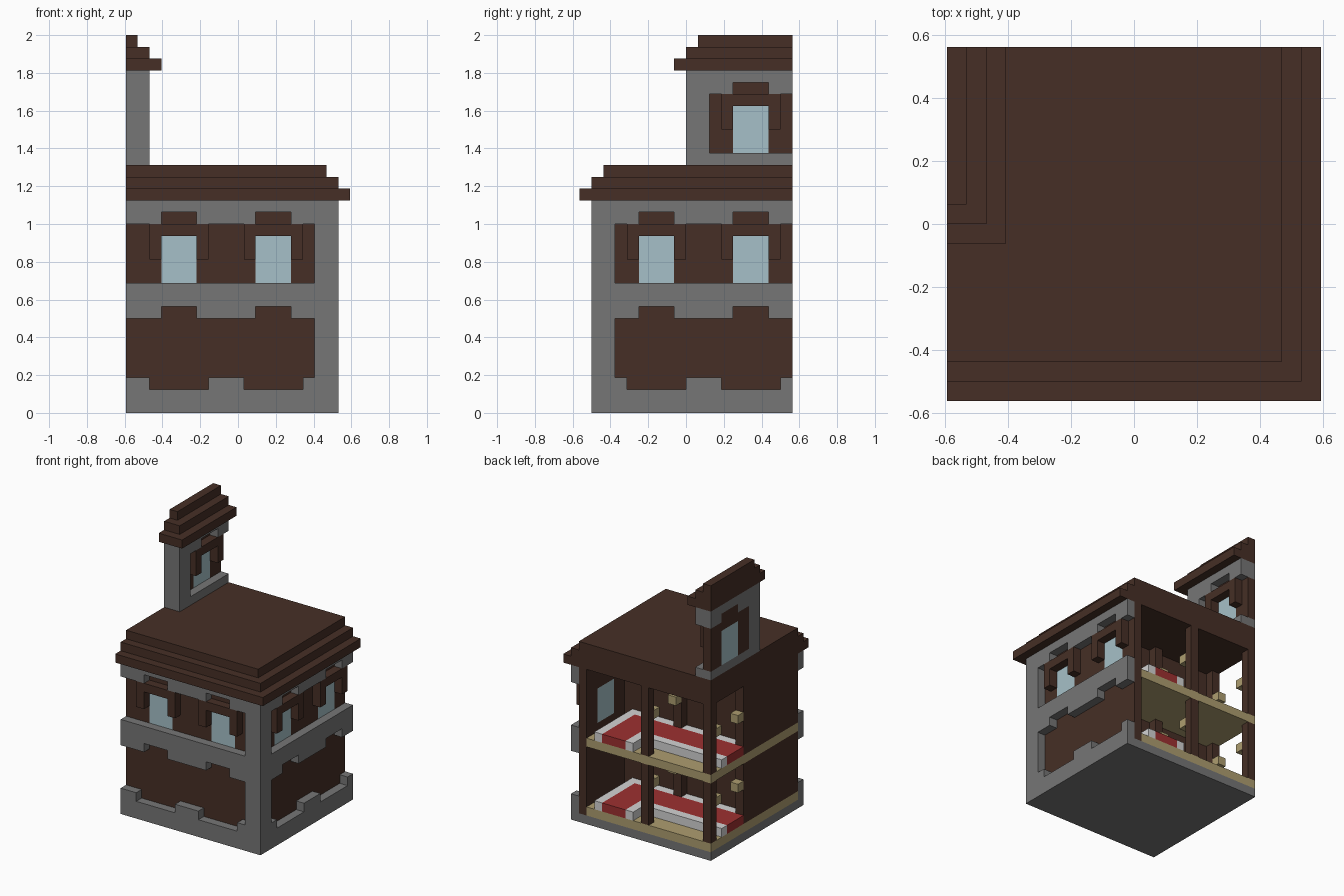
import bpy
import bmesh
from itertools import product
from math import radians
from mathutils import Vector

if "Cube" in bpy.data.objects:
    bpy.data.objects.remove(bpy.data.objects["Cube"], do_unlink=True)

UNIT = 1 / 16
ORIGIN = Vector((9.5, 9, 0))


def material(name, rgb):
    mat = bpy.data.materials.new(name)
    mat.use_nodes = True
    mat.diffuse_color = (*rgb, 1)
    mat.node_tree.nodes["Principled BSDF"].inputs["Base Color"].default_value = (*rgb, 1)
    return mat


STONE = material("grey stone", (0.18, 0.18, 0.18))
WOOD = material("dark brown wood", (0.061, 0.028, 0.019))
GLASS = material("pale blue glass", (0.38, 0.53, 0.58))
TAN = material("tan planks", (0.42, 0.34, 0.16))
RED = material("red carpet", (0.34, 0.03, 0.03))
WHITE = material("white trim", (0.65, 0.65, 0.65))


def cells(boxes):
    """Unit cells inside boxes given as (x0, x1, y0, y1, z0, z1)."""
    return {c for x0, x1, y0, y1, z0, z1 in boxes
            for c in product(range(x0, x1), range(y0, y1), range(z0, z1))}


def part(name, mat, add, cut=()):
    """Block part: union of boxes minus cuts, outer faces only."""
    solid = cells(add) - cells(cut)
    bm = bmesh.new()
    points = {}

    def vert(p):
        if p not in points:
            points[p] = bm.verts.new((Vector(p) - ORIGIN) * UNIT)
        return points[p]

    for c in solid:
        for axis, side in product(range(3), (0, 1)):
            near = list(c)
            near[axis] += 2 * side - 1
            if tuple(near) in solid:
                continue
            ring = []
            for u, v in ((0, 0), (1, 0), (1, 1), (0, 1)):
                p = list(c)
                p[axis] += side
                p[(axis + 1) % 3] += u
                p[(axis + 2) % 3] += v
                ring.append(vert(tuple(p)))
            bm.faces.new(ring if side else ring[::-1])
    bmesh.ops.dissolve_limit(bm, angle_limit=radians(1), verts=bm.verts[:], edges=bm.edges[:])
    mesh = bpy.data.meshes.new(name)
    bm.to_mesh(mesh)
    bm.free()
    mesh.materials.append(mat)
    obj = bpy.data.objects.new(name, mesh)
    bpy.context.collection.objects.link(obj)


# Wall layers: position along the wall u, height z, placed on the front or a side plane
def front(u0, u1, z0, z1, depth=1):
    return (u0, u1, depth, depth + 1, z0, z1)


def side(u0, u1, z0, z1, depth=17):
    return (depth, depth + 1, u0, u1, z0, z1)


def recess(place, u0, u1, z, windows, low):
    """Sunken panel with notches above each window, and below in the low storey."""
    out = [place(u0, u1, z, z + 5)]
    for w in windows:
        out.append(place(w, w + 3, z + 5, z + 6))
        if low:
            out.append(place(w - 1, w + 4, z - 1, z))
    return out


def window(name, place, w, z, outer, inner):
    part(name + "_pane", GLASS, [place(w, w + 3, z, z + 4, inner)])
    part(name + "_frame", WOOD,
         [place(w - 1, w + 4, z + 2, z + 5, outer)],
         [place(w, w + 3, z, z + 4, outer)])


FRONT_WINDOWS, SIDE_WINDOWS = (3, 11), (5, 13)

# Stone shell with sunken panels
part("stone_shell", STONE,
     [front(0, 18, 0, 18), side(2, 18, 0, 18), (0, 17, 2, 18, 0, 1), (16, 17, 2, 3, 1, 18)],
     recess(front, 0, 16, 3, FRONT_WINDOWS, True) + recess(front, 0, 16, 11, FRONT_WINDOWS, False)
     + recess(side, 3, 18, 3, SIDE_WINDOWS, True) + recess(side, 3, 18, 11, SIDE_WINDOWS, False))

# Timber lining, inner walls and the two floors
floors = [(0, 16, 2, 18, z, z + 1) for z in (1, 9)]
panes = [front(w, w + 3, 11, 15, 2) for w in FRONT_WINDOWS]
panes += [side(w, w + 3, 11, 15, 16) for w in SIDE_WINDOWS]
part("timber_walls", WOOD, [(0, 16, 2, 11, 1, 18), (16, 17, 3, 18, 1, 18)], floors + panes)
part("plank_floors", TAN, floors)

for n, w in enumerate(FRONT_WINDOWS):
    window(f"front_window_{n + 1}", front, w, 11, 1, 2)
for n, w in enumerate(SIDE_WINDOWS):
    window(f"side_window_{n + 1}", side, w, 11, 17, 16)

# Furnishing of each storey: posts, lanterns and an L-shaped carpet
for storey, z, top in (("lower", 2, 9), ("upper", 10, 18)):
    posts = [(x, x + 1, y, y + 1, z, top) for x in (0, 8) for y in (11, 17)]
    part(storey + "_posts", WOOD, posts)
    part(storey + "_lanterns", TAN,
         [(x, x + 1, y, y + 1, z + 4, z + 5) for x in (0, 8) for y in (12, 16)])
    red = [(0, 14, 12, 15, z, z + 1), (11, 14, 12, 18, z, z + 1)]
    part(storey + "_carpet", RED, red, posts)
    part(storey + "_carpet_border", WHITE,
         [(0, 15, 11, 16, z, z + 1), (10, 15, 11, 18, z, z + 1)], red + posts)

# Stepped main roof
part("main_roof", WOOD, [(0, 19 - n, n, 18, 18 + n, 19 + n) for n in range(3)])


# Turret with its own window and stepped roof
def turret(u0, u1, z0, z1, depth=1):
    return side(u0, u1, z0, z1, depth)


lining = [turret(11, 18, 22, 27, 0), turret(13, 16, 27, 28, 0)]
part("turret_wall", STONE, [(0, 2, 9, 18, 21, 29)],
     recess(turret, 11, 18, 22, (13,), False) + lining)
part("turret_lining", WOOD, lining, [turret(13, 16, 22, 26, 0)])
window("turret_window", turret, 13, 22, 1, 0)
part("turret_roof", WOOD, [(0, 3 - n, 8 + n, 18, 29 + n, 30 + n) for n in range(3)])
